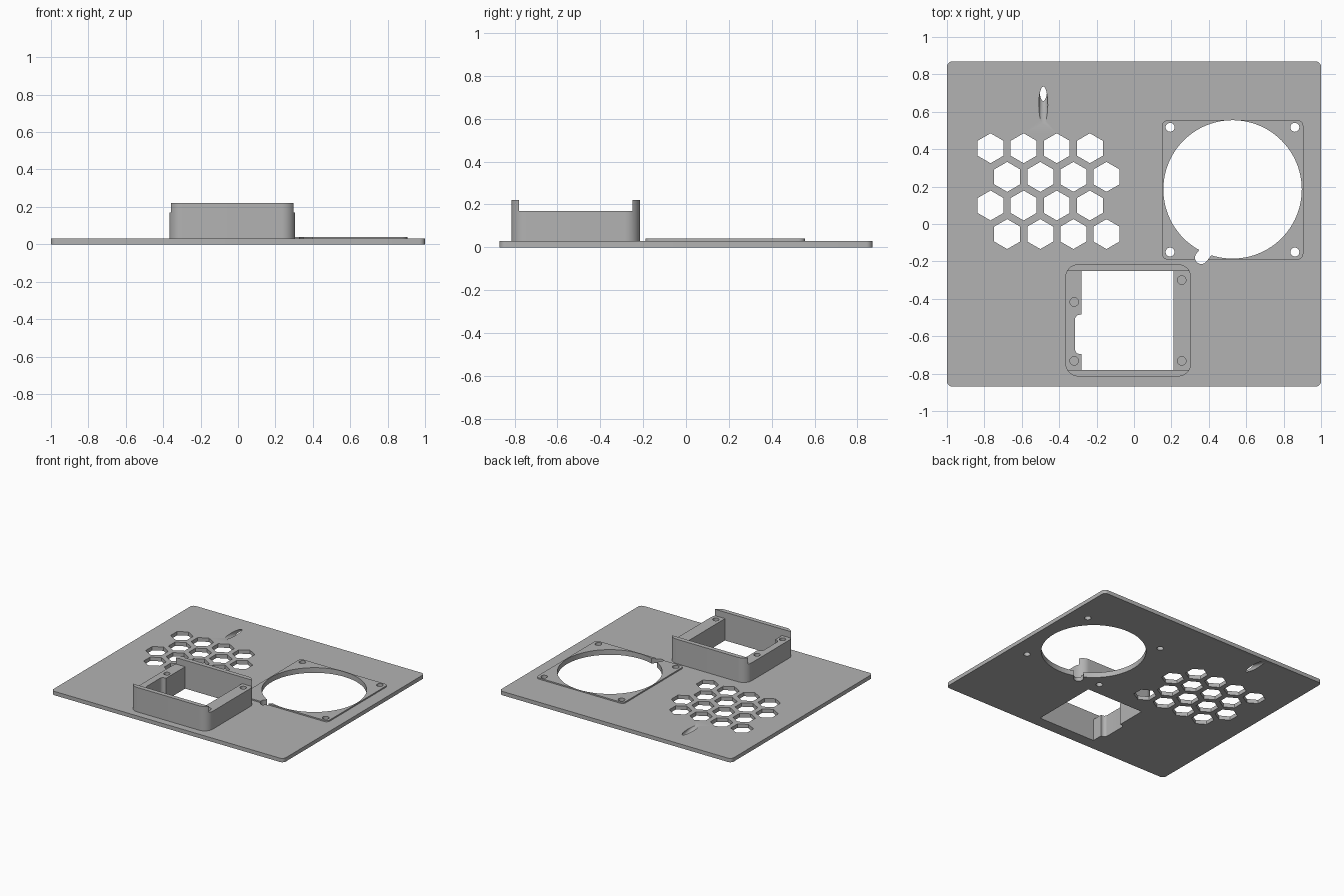
import bpy, bmesh
from math import sin, cos, pi, atan, radians

cube = bpy.data.objects.get("Cube")
if cube:
    bpy.data.objects.remove(cube, do_unlink=True)

grey = bpy.data.materials.new("plain grey")
grey.use_nodes = True
colour = (0.45, 0.45, 0.45, 1)
grey.diffuse_color = colour
grey.node_tree.nodes["Principled BSDF"].inputs["Base Color"].default_value = colour


def prism(name, points, z0, z1):
    """Extrude a flat outline between two heights."""
    bm = bmesh.new()
    face = bm.faces.new([bm.verts.new((x, y, z0)) for x, y in points])
    top = bmesh.ops.extrude_face_region(bm, geom=[face])["geom"]
    verts = [v for v in top if isinstance(v, bmesh.types.BMVert)]
    bmesh.ops.translate(bm, verts=verts, vec=(0, 0, z1 - z0))
    bmesh.ops.recalc_face_normals(bm, faces=bm.faces)
    mesh = bpy.data.meshes.new(name)
    bm.to_mesh(mesh)
    bm.free()
    mesh.materials.append(grey)
    obj = bpy.data.objects.new(name, mesh)
    bpy.context.collection.objects.link(obj)
    return obj


def polygon(x, y, r, n, start=0.0):
    return [(x + r * cos(start + 2 * pi * i / n),
             y + r * sin(start + 2 * pi * i / n)) for i in range(n)]


def rounded(x0, x1, y0, y1, r, n=8):
    centres = [(x1 - r, y1 - r), (x0 + r, y1 - r), (x0 + r, y0 + r), (x1 - r, y0 + r)]
    return [(cx + r * cos((k + i / n) * pi / 2), cy + r * sin((k + i / n) * pi / 2))
            for k, (cx, cy) in enumerate(centres) for i in range(n + 1)]


def rect(x0, x1, y0, y1):
    return [(x0, y0), (x1, y0), (x1, y1), (x0, y1)]


def cut(targets, cutter):
    """Subtract a cutter from each target, then discard it."""
    cutter.hide_render = True
    for obj in targets:
        mod = obj.modifiers.new("cut", 'BOOLEAN')
        mod.operation = 'DIFFERENCE'
        mod.solver = 'EXACT'
        mod.object = cutter
        bpy.context.view_layer.objects.active = obj
        bpy.ops.object.modifier_apply(modifier=mod.name)
    bpy.data.objects.remove(cutter, do_unlink=True)


def cut_outline(targets, points, z0=-0.1, z1=0.4):
    cut(targets, prism("cutter", points, z0, z1))


# Solid parts
T = 0.03
plate = prism("base_plate", rounded(-1, 1, -0.87, 0.87, 0.03), 0, T)
pad = prism("fan_mount_pad", rounded(0.15, 0.905, -0.19, 0.555, 0.03), T, 0.04)
frame = prism("socket_frame", rounded(-0.367, 0.305, -0.815, -0.215, 0.07, 12), T, 0.22)

# Fan opening, cable notch and screw holes
fan = (plate, pad)
cut_outline(fan, polygon(0.527, 0.185, 0.37, 96))
angle = pi + 0.9
notch = [(0.36 + 0.034 * cos(angle - pi / 2 + pi * i / 12),
          -0.18 + 0.034 * sin(angle - pi / 2 + pi * i / 12)) for i in range(13)]
for x, y in (notch[-1], notch[0]):
    notch.append((x - 0.09 * cos(angle), y - 0.09 * sin(angle)))
cut_outline(fan, notch)
for x in (0.193, 0.86):
    for y in (-0.15, 0.517):
        cut_outline(fan, polygon(x, y, 0.024, 24))

# Socket window with a side recess
socket = (plate, frame)
cut_outline(socket, rect(-0.28, 0.21, -0.78, -0.25))
cut_outline(socket, rounded(-0.315, -0.2, -0.695, -0.485, 0.025))

# Lowered side walls between the two end lips, with blind screw holes
cut_outline([frame], rect(-0.5, 0.5, -0.78, -0.25), 0.17, 0.4)
for x, y in ((-0.32, -0.417), (-0.32, -0.732), (0.255, -0.3), (0.255, -0.732)):
    cut_outline([frame], polygon(x, y, 0.023, 24), 0.06, 0.4)

# Honeycomb vent
for row in range(4):
    for col in range(4):
        x = -0.767 + 0.177 * col + 0.089 * (row % 2)
        cut_outline([plate], polygon(x, 0.405 - 0.153 * row, 0.08, 6, pi / 6))

# Slanted cable hole
bpy.ops.mesh.primitive_cylinder_add(vertices=32, radius=0.024, depth=0.8,
                                    location=(-0.485, 0.696, 0.015),
                                    rotation=(atan(4), 0, 0))
cut([plate], bpy.context.object)

# Smooth curved walls, crisp edges
bpy.ops.object.select_all(action='DESELECT')
for obj in (plate, pad, frame):
    obj.select_set(True)
bpy.context.view_layer.objects.active = plate
bpy.ops.object.shade_smooth_by_angle(angle=radians(30))
